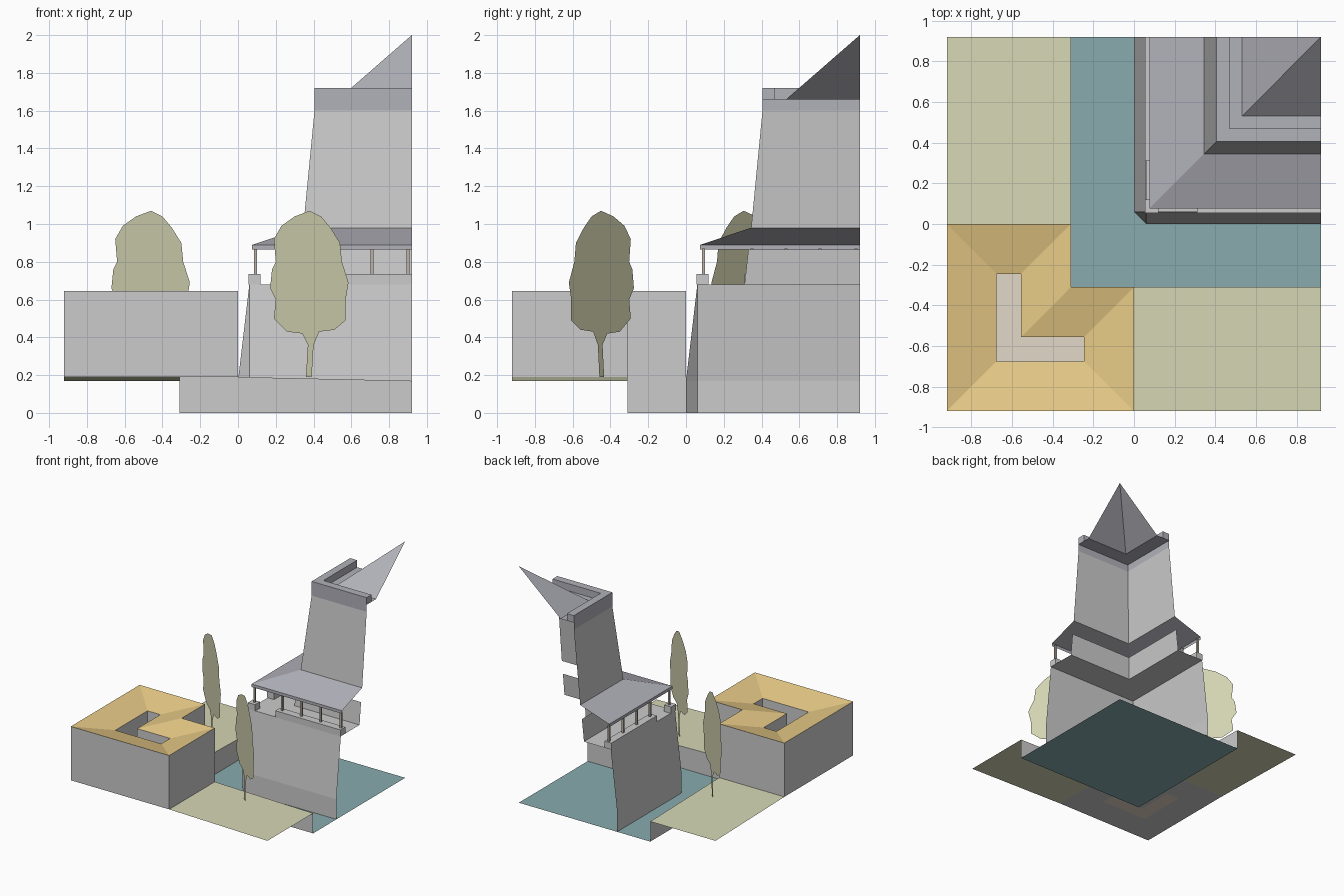
import bpy

if "Cube" in bpy.data.objects:
    bpy.data.objects.remove(bpy.data.objects["Cube"])

C = 0.92      # outer limit, and the two cut planes of the quarter tower
M = 0.31      # moat edge


def mat(name, r, g, b):
    m = bpy.data.materials.new(name)
    m.diffuse_color = (r, g, b, 1)
    m.use_nodes = True
    m.node_tree.nodes["Principled BSDF"].inputs["Base Color"].default_value = m.diffuse_color
    return m


WATER = mat("water", 0.25, 0.41, 0.42)
GRASS = mat("grass", 0.67, 0.68, 0.46)
LEAF = mat("leaf", 0.66, 0.66, 0.45)
TILE = mat("tile", 0.80, 0.59, 0.24)
SAND = mat("sand", 0.76, 0.69, 0.57)
SLATE = mat("slate", 0.44, 0.44, 0.49)
WOOD = mat("wood", 0.50, 0.45, 0.38)


def mesh(name, verts, faces, m=None):
    me = bpy.data.meshes.new(name)
    me.from_pydata(verts, [], faces)
    me.update()
    ob = bpy.data.objects.new(name, me)
    bpy.context.collection.objects.link(ob)
    if m:
        me.materials.append(m)
    return ob


def loft(name, rows, m=None, closed=False):
    """Quads between successive rows of points."""
    n = len(rows[0])
    faces = []
    for r in range(len(rows) - 1):
        for i in range(n if closed else n - 1):
            j = (i + 1) % n
            a, b = r * n, (r + 1) * n
            faces.append((a + j, a + i, b + i, b + j))
    return mesh(name, [p for row in rows for p in row], faces, m)


def corner(name, profile, m=None):
    """Sweep a (distance, z) profile round the tower corner."""
    return loft(name, [[(d, C, z), (d, d, z), (C, d, z)][::-1] for d, z in profile], m)


def box(name, x0, x1, y0, y1, z0, z1, m=None):
    v = [(x, y, z) for z in (z0, z1) for x, y in ((x0, y0), (x1, y0), (x1, y1), (x0, y1))]
    f = [(3, 2, 1, 0), (4, 5, 6, 7)] + [(i, (i + 1) % 4, (i + 1) % 4 + 4, i + 4) for i in range(4)]
    return mesh(name, v, f, m)


# Moat water
mesh("moat_water", [(-M, -M, 0), (C, -M, 0), (C, C, 0), (-M, C, 0)], [(0, 1, 2, 3)], WATER)

# Gently sloping lawns and the moat walls below them
H, L = 0.19, 0.17
mesh("front_lawn", [(0, -C, H), (C, -C, L), (C, -M, L), (0, -M, H)], [(0, 1, 2, 3)], GRASS)
mesh("back_lawn", [(-C, 0, H), (-M, 0, H), (-M, C, L), (-C, C, L)], [(0, 1, 2, 3)], GRASS)
path = [(C, -M, L), (0, -M, H), (-M, -M, H), (-M, 0, H), (-M, C, L)]
loft("moat_wall", [[(x, y, 0) for x, y, z in path][::-1], path[::-1]])

# Courtyard house: outer and inner L outlines
outer = [(-C, -C), (0, -C), (0, -M), (-M, -M), (-M, 0), (-C, 0)]
k = 0.245
inner = [(-C + k, -C + k), (-k, -C + k), (-k, -M - k), (-M - k, -M - k), (-M - k, -k), (-C + k, -k)]


def at(pts, z):
    return [(x, y, z) for x, y in pts]


TOP, LOW = 0.645, 0.585
loft("house_wall", [at(outer, TOP), at(outer, H)], closed=True)
loft("house_roof", [at(inner, LOW), at(outer, TOP)], TILE, closed=True)
loft("courtyard_wall", [at(inner, H), at(inner, LOW)], closed=True)
loft("house_underside", [at(outer, H), at(inner, H)], closed=True)
mesh("courtyard_floor", at(inner, H), [tuple(range(6))], SAND)

# Tower base: straight foot, then battered wall with a chamfer that runs out at the top
foot = [(C, 0), (0.06, 0), (0, 0.06), (0, C)]
head = [(C, 0.06), (0.06, 0.06), (0.06, 0.06), (0.06, C)]
base = mesh("tower_base", at(foot, 0) + at(foot, 0.17) + at(head[:2] + head[3:], 0.68),
            [(0, 4, 5, 1), (1, 5, 6, 2), (2, 6, 7, 3),
             (4, 8, 9, 5), (5, 9, 6), (6, 9, 10, 7)])

# Terrace with parapet
corner("terrace_floor", [(0.31, 0.68), (0.06, 0.68)])
a, b = 0.055, 0.12
box("corner_merlon", a, b, a, b, 0.68, 0.735)
box("front_parapet", 0.31, C, a, b, 0.68, 0.735)
box("side_parapet", a, b, 0.31, C, 0.68, 0.735)

# Posts of the gallery
r = 0.008
for i, p in enumerate((0.092, 0.35, 0.53, 0.71, 0.90)):
    box("front_post_%d" % i, p - r, p + r, 0.092 - r, 0.092 + r, 0.735, 0.87, WOOD)
    if i:
        box("side_post_%d" % i, 0.092 - r, 0.092 + r, p - r, p + r, 0.735, 0.87, WOOD)

# Gallery wall, skirt roof and upper tower
corner("gallery_wall", [(0.33, 0.865), (0.31, 0.68)])
corner("skirt_roof", [(0.345, 0.98), (0.075, 0.89), (0.075, 0.865)], SLATE)
corner("upper_wall", [(0.405, 1.6), (0.345, 0.98)])

# Crown with parapet and walkway, then the spire
corner("crown", [(0.53, 1.66), (0.47, 1.66), (0.47, 1.72), (0.405, 1.72), (0.405, 1.6)], SLATE)
corner("crown_underside", [(0.405, 1.66), (0.47, 1.66)], SLATE)
for n, f in (("front", lambda d, z: (C, d, z)), ("side", lambda d, z: (d, C, z))):
    mesh("crown_end_" + n, [f(0.405, 1.66), f(0.47, 1.66), f(0.47, 1.72), f(0.405, 1.72)],
         [(0, 1, 2, 3)], SLATE)
s = 0.53
mesh("spire", [(C, s, 1.66), (s, s, 1.66), (s, C, 1.66), (C, C, 2.0)], [(1, 0, 3), (2, 1, 3)], SLATE)

# Flat cut-out trees
outline = [(-.02, .19), (-.01, .36), (-.04, .42), (-.12, .43), (-.19, .50), (-.18, .60), (-.21, .66),
           (-.20, .76), (-.18, .80), (-.19, .92), (-.15, .99), (-.08, 1.04), (0, 1.07), (.06, 1.04),
           (.11, .98), (.16, .90), (.17, .80), (.205, .69), (.19, .60), (.19, .49), (.13, .44),
           (.05, .43), (.02, .36), (.01, .19)]
for name, cx, cy in (("front_tree", 0.38, -0.45), ("back_tree", -0.46, 0.305)):
    mesh(name, [(cx + u, cy - 0.83 * u, z) for u, z in outline],
         [tuple(reversed(range(len(outline))))], LEAF)
